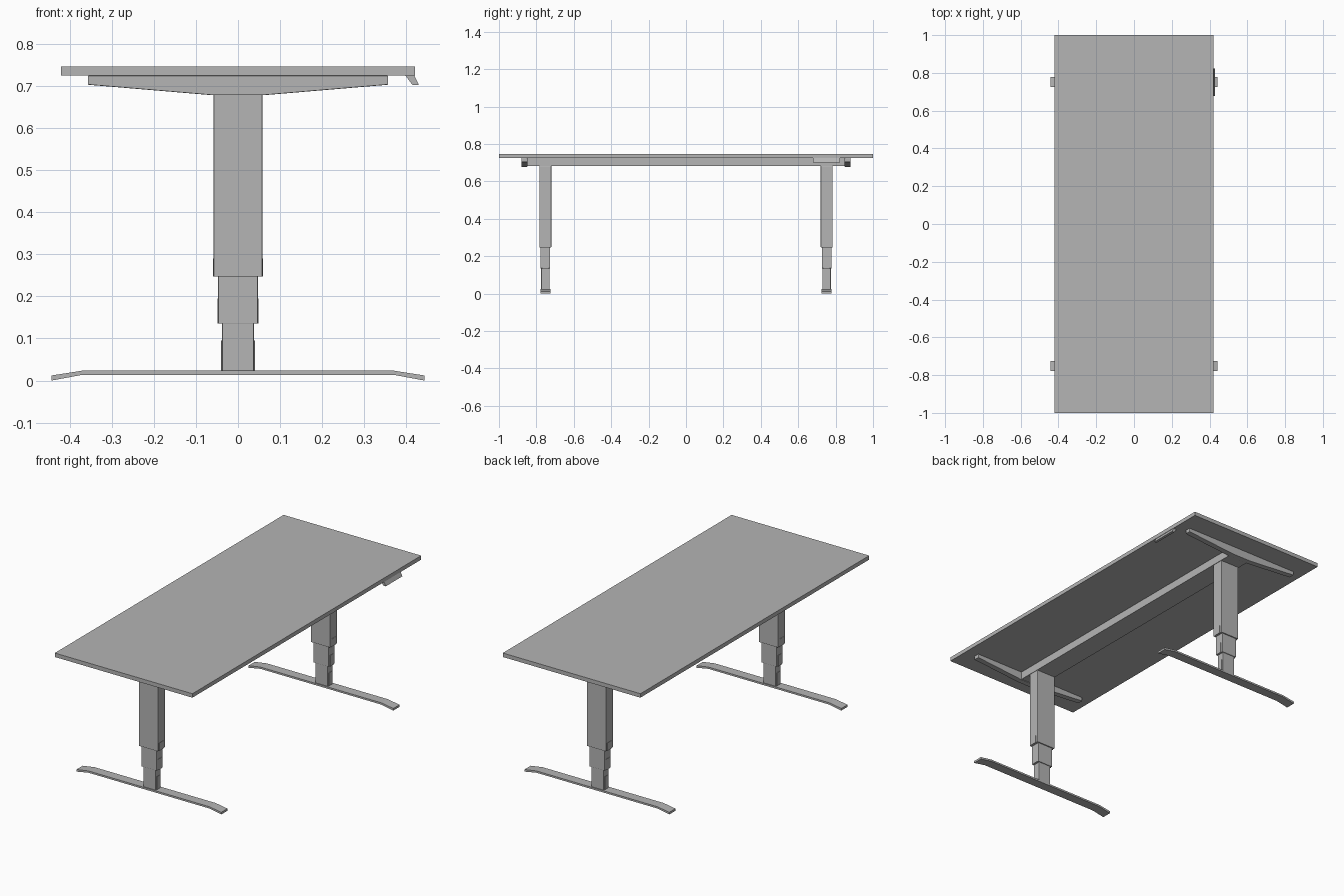
import bpy, bmesh

if "Cube" in bpy.data.objects:
    bpy.data.objects.remove(bpy.data.objects["Cube"])

gray = bpy.data.materials.new("light gray")
gray.diffuse_color = (0.46, 0.46, 0.46, 1)
gray.use_nodes = True
gray.node_tree.nodes["Principled BSDF"].inputs["Base Color"].default_value = gray.diffuse_color


def add_object(name, bm, bevel=0):
    bmesh.ops.recalc_face_normals(bm, faces=bm.faces)
    me = bpy.data.meshes.new(name)
    bm.to_mesh(me)
    bm.free()
    me.materials.append(gray)
    ob = bpy.data.objects.new(name, me)
    bpy.context.collection.objects.link(ob)
    if bevel:
        mod = ob.modifiers.new("bevel", 'BEVEL')
        mod.width = bevel
        mod.segments = 2
    return ob


def box(name, x, y, z, bevel=0):
    """Box from (min, max) ranges."""
    bm = bmesh.new()
    bmesh.ops.create_cube(bm, size=1)
    for v in bm.verts:
        for i, (a, b) in enumerate((x, y, z)):
            v.co[i] = a if v.co[i] < 0 else b
    return add_object(name, bm, bevel)


def extrude_xz(name, pts, y0, y1, bevel=0):
    """Profile in x and z, extruded along y."""
    bm = bmesh.new()
    face = bm.faces.new([bm.verts.new((x, y0, z)) for x, z in pts])
    ext = bmesh.ops.extrude_face_region(bm, geom=[face])
    for g in ext["geom"]:
        if isinstance(g, bmesh.types.BMVert):
            g.co.y = y1
    return add_object(name, bm, bevel)


def mirrored(half):
    """Complete a profile given for x > 0."""
    return half + [(-x, z) for x, z in reversed(half)]


# Desktop and the wide beam below it
box("desktop", (-0.421, 0.421), (-1, 1), (0.7245, 0.7465))
box("under_beam", (-0.06, 0.06), (-0.85, 0.85), (0.681, 0.7245))

# Telescoping stages: half x, half y, bottom, top, height of side glide plate
stages = [("lower", 0.038, 0.022, 0.0225, 0.16, 0.073),
          ("middle", 0.047, 0.026, 0.135, 0.27, 0.060),
          ("upper", 0.058, 0.032, 0.247, 0.682, 0.043)]

for side, s in (("front", -1), ("back", 1)):
    yc = 0.752 * s
    # Foot: a bent flat strip
    foot = [(0.443, 0.012), (0.37, 0.0235), (-0.37, 0.0235), (-0.443, 0.012),
            (-0.443, 0.0), (-0.37, 0.0135), (0.37, 0.0135), (0.443, 0.0)]
    extrude_xz(side + "_foot", foot, yc - 0.027, yc + 0.027)
    # Tapered arm carrying the desktop
    arm = mirrored([(0.357, 0.7245), (0.357, 0.703), (0.06, 0.678)])
    extrude_xz(side + "_arm", arm, 0.848 * s, 0.88 * s, 0.002)
    # Column stages with thin plates on both x faces
    for part, hx, hy, z0, z1, ph in stages:
        box(f"{side}_{part}_column", (-hx, hx), (yc - hy, yc + hy), (z0, z1), 0.002)
        for end, e in (("left", -1), ("right", 1)):
            xs = sorted((e * (hx - 0.002), e * (hx + 0.002)))
            box(f"{side}_{part}_{end}_plate", xs,
                (yc - hy * 0.6, yc + hy * 0.6), (z0, z0 + ph))

# Slanted height control under the right edge
control = [(0.398, 0.7245), (0.419, 0.7245), (0.430, 0.702), (0.415, 0.702)]
extrude_xz("height_control", control, 0.678, 0.823)
